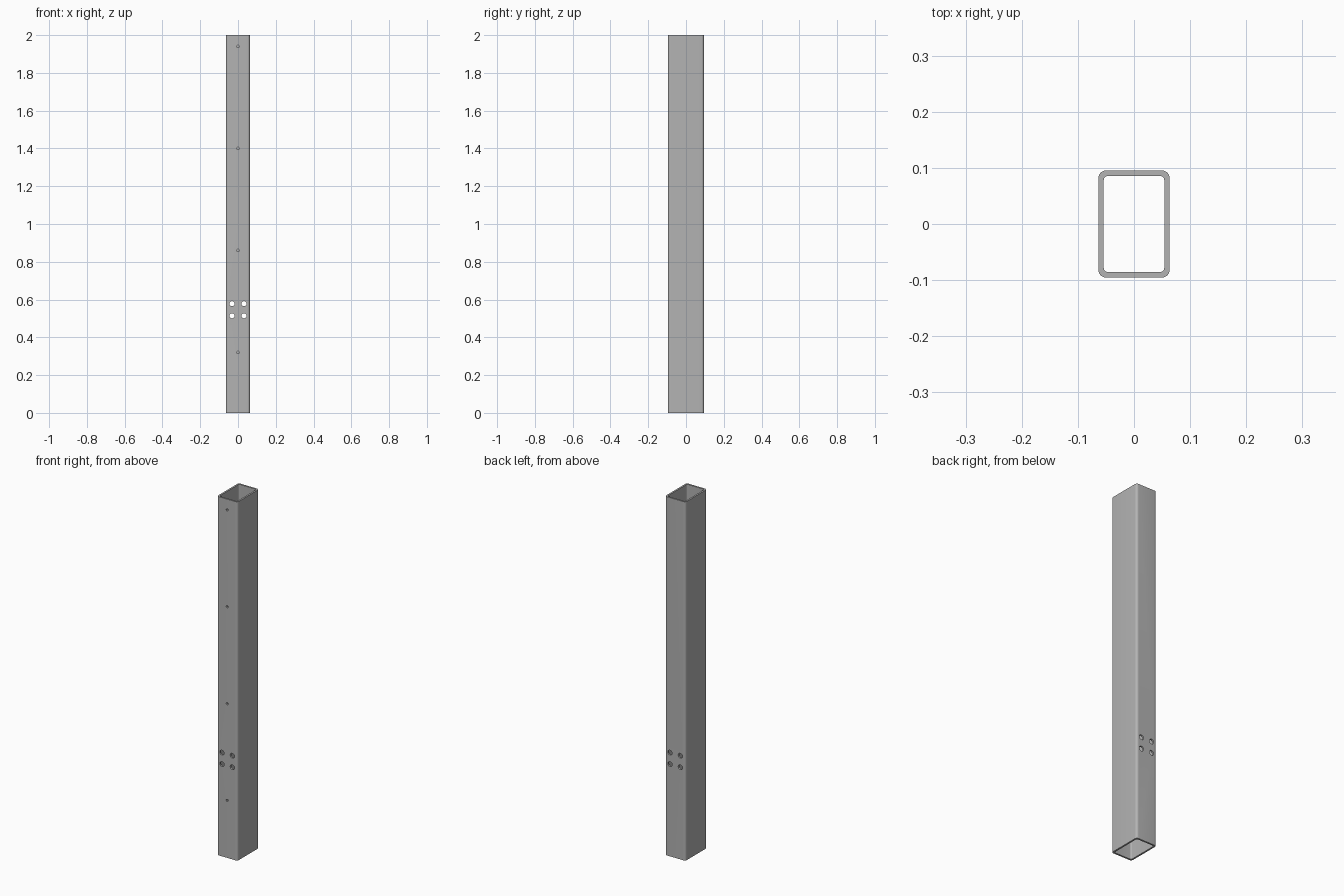
import bpy
import bmesh
from math import cos, sin, pi, radians

default_cube = bpy.data.objects.get("Cube")
if default_cube:
    bpy.data.objects.remove(default_cube, do_unlink=True)

HALF_X, HALF_Y, HEIGHT, WALL = 0.0635, 0.0953, 2.0, 0.0095
ARC_STEPS = 8

steel = bpy.data.materials.new("grey steel")
steel.use_nodes = True
steel.diffuse_color = (0.45, 0.45, 0.45, 1)
steel.node_tree.nodes["Principled BSDF"].inputs["Base Color"].default_value = steel.diffuse_color


def rounded_rectangle(half_x, half_y, radius):
    """Outline points, counter-clockwise from the +x +y corner."""
    points = []
    for corner, (sx, sy) in enumerate([(1, 1), (-1, 1), (-1, -1), (1, -1)]):
        for step in range(ARC_STEPS + 1):
            angle = (corner + step / ARC_STEPS) * pi / 2
            points.append((sx * (half_x - radius) + radius * cos(angle),
                           sy * (half_y - radius) + radius * sin(angle)))
    return points


def make_tube():
    """Hollow rectangular tube: four vertex rings bridged in a loop."""
    outer = rounded_rectangle(HALF_X, HALF_Y, 0.0135)
    inner = rounded_rectangle(HALF_X - WALL, HALF_Y - WALL, 0.008)
    bm = bmesh.new()
    rings = [[bm.verts.new((x, y, z)) for x, y in outline]
             for outline, z in [(outer, 0), (outer, HEIGHT), (inner, HEIGHT), (inner, 0)]]
    count = len(outer)
    for r, ring in enumerate(rings):
        following = rings[(r + 1) % len(rings)]
        for i in range(count):
            j = (i + 1) % count
            bm.faces.new((ring[i], ring[j], following[j], following[i]))
    bmesh.ops.recalc_face_normals(bm, faces=bm.faces)
    mesh = bpy.data.meshes.new("tube_post")
    bm.to_mesh(mesh)
    bm.free()
    mesh.materials.append(steel)
    tube = bpy.data.objects.new("tube_post", mesh)
    bpy.context.collection.objects.link(tube)
    return tube


def drill(tube, x, z, radius, y, depth):
    """Cut one round hole along y."""
    bpy.ops.mesh.primitive_cylinder_add(vertices=32, radius=radius, depth=depth,
                                        location=(x, y, z), rotation=(pi / 2, 0, 0))
    cutter = bpy.context.object
    cutter.name = "hole_cutter"
    cutter.hide_render = True
    cutter.data.materials.append(steel)
    cut = tube.modifiers.new("hole", "BOOLEAN")
    cut.operation = "DIFFERENCE"
    cut.solver = "EXACT"
    cut.object = cutter
    bpy.context.view_layer.objects.active = tube
    bpy.ops.object.modifier_apply(modifier=cut.name)
    bpy.data.objects.remove(cutter, do_unlink=True)


tube = make_tube()

# Small screw holes in the front wall only
for row in range(4):
    drill(tube, 0, 0.32 + 0.54 * row, 0.0065, -HALF_Y, 0.06)

# Square of four bolt holes through both walls
for x in (-0.032, 0.032):
    for z in (0.514, 0.578):
        drill(tube, x, z, 0.0135, 0, 0.4)

# Smooth rounded corners, crisp rims
bpy.ops.object.select_all(action="DESELECT")
tube.select_set(True)
bpy.context.view_layer.objects.active = tube
bpy.ops.object.shade_smooth_by_angle(angle=radians(30))
